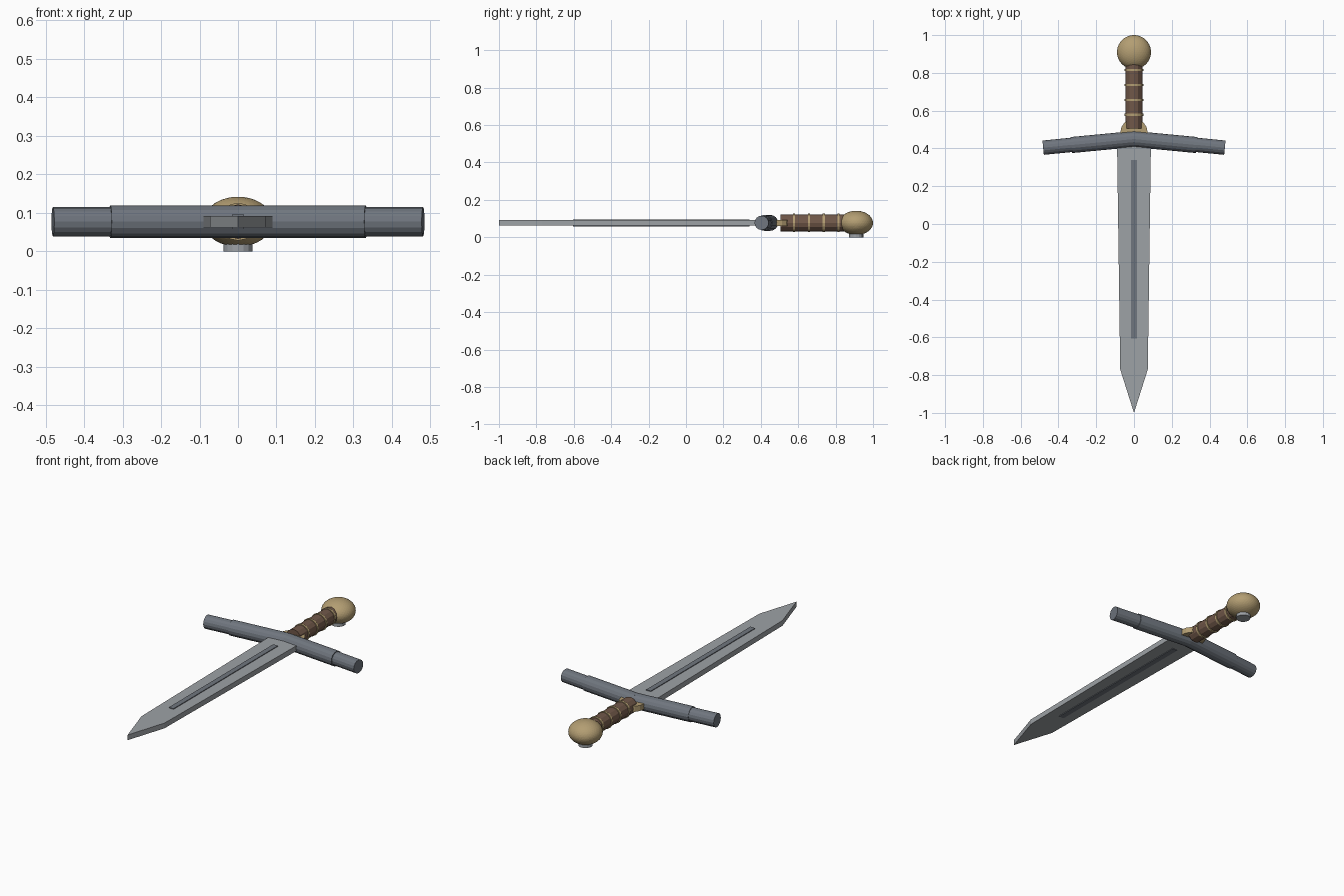
import bpy, bmesh, math
from mathutils import Matrix, Vector

if "Cube" in bpy.data.objects:
    bpy.data.objects.remove(bpy.data.objects["Cube"], do_unlink=True)

MID = 0.077  # height of the sword's long axis


def material(name, rgb):
    m = bpy.data.materials.new(name)
    m.use_nodes = True
    m.diffuse_color = (*rgb, 1)
    m.node_tree.nodes["Principled BSDF"].inputs["Base Color"].default_value = (*rgb, 1)
    return m


steel = material("blade steel", (0.34, 0.36, 0.38))
dark = material("dark steel", (0.16, 0.18, 0.21))
brass = material("aged brass", (0.45, 0.34, 0.17))
leather = material("brown leather", (0.16, 0.095, 0.065))


def finish(name, bm, mat):
    bmesh.ops.recalc_face_normals(bm, faces=bm.faces)
    mesh = bpy.data.meshes.new(name)
    bm.to_mesh(mesh)
    bm.free()
    mesh.materials.append(mat)
    obj = bpy.data.objects.new(name, mesh)
    bpy.context.collection.objects.link(obj)
    return obj


def slab(name, outline, thickness, mat):
    bm = bmesh.new()
    z = MID - thickness / 2
    face = bm.faces.new([bm.verts.new((x, y, z)) for x, y in outline])
    top = bmesh.ops.extrude_face_region(bm, geom=[face])["geom"]
    verts = [v for v in top if isinstance(v, bmesh.types.BMVert)]
    bmesh.ops.translate(bm, verts=verts, vec=(0, 0, thickness))
    return finish(name, bm, mat)


def rod(name, start, end, radius, sides, mat):
    a, b = Vector(start), Vector(end)
    turn = (b - a).to_track_quat("Z", "Y").to_matrix().to_4x4()
    bm = bmesh.new()
    bmesh.ops.create_cone(bm, cap_ends=True, segments=sides, radius1=radius,
                          radius2=radius, depth=(b - a).length,
                          matrix=Matrix.Translation((a + b) / 2) @ turn)
    return finish(name, bm, mat)


# Blade and its raised dark centre strip
slab("blade", [(-0.09, 0.45), (-0.073, -0.77), (0, -1), (0.073, -0.77), (0.09, 0.45)],
     0.03, steel)
slab("blade_centre_strip", [(-0.015, 0.34), (-0.015, -0.605), (0.015, -0.605), (0.015, 0.34)],
     0.038, dark)

# Crossguard arms with narrower tips
for side, sign in (("left", 1), ("right", -1)):
    rod(f"{side}_guard_arm", (-0.003 * sign, 0.45, MID), (0.332 * sign, 0.418, MID), 0.0425, 16, dark)
    rod(f"{side}_guard_tip", (0.32 * sign, 0.42, MID), (0.481 * sign, 0.404, MID), 0.038, 16, dark)

# Rounded brass collar behind the guard
slab("grip_collar", [(0.072 * math.cos(math.tau * i / 16), 0.485 + 0.072 * math.sin(math.tau * i / 16))
                     for i in range(16)], 0.032, brass)

# Grip and its wire rings
rod("grip", (0, 0.505, MID), (0, 0.86, MID), 0.045, 12, leather)
for i in range(4):
    y = 0.578 + 0.079 * i
    rod(f"grip_ring_{i + 1}", (0, y - 0.006, MID), (0, y + 0.006, MID), 0.049, 16, brass)

# Flattened pommel with a steel cap underneath
bm = bmesh.new()
bmesh.ops.create_icosphere(bm, subdivisions=4, radius=0.09,
                           matrix=Matrix.Translation((0, 0.91, MID)) @ Matrix.Diagonal((1, 1, 0.72, 1)))
finish("pommel", bm, brass)
rod("pommel_cap", (0, 0.91, 0), (0, 0.91, 0.04), 0.038, 16, steel)
